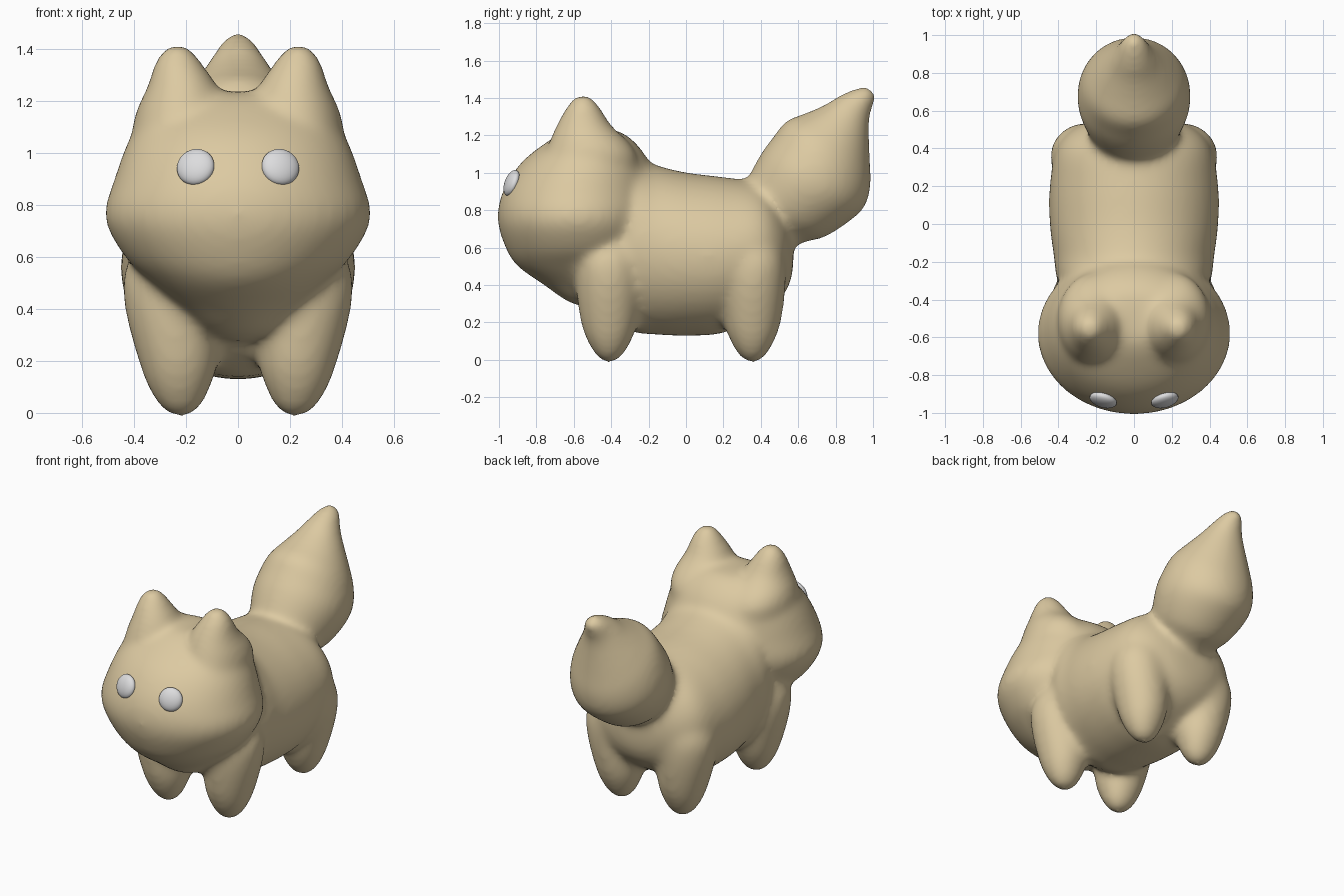
import bpy, bmesh, math
from mathutils import Matrix, Vector

cube = bpy.data.objects.get("Cube")
if cube:
    bpy.data.objects.remove(cube, do_unlink=True)


def material(name, color):
    mat = bpy.data.materials.new(name)
    mat.use_nodes = True
    mat.diffuse_color = color
    bsdf = next(n for n in mat.node_tree.nodes if n.type == 'BSDF_PRINCIPLED')
    bsdf.inputs["Base Color"].default_value = color
    return mat


tan = material("tan fur", (0.72, 0.59, 0.36, 1))
grey = material("pale grey eye", (0.72, 0.72, 0.73, 1))


def add_object(name, bm, mat):
    mesh = bpy.data.meshes.new(name)
    bm.to_mesh(mesh)
    bm.free()
    mesh.materials.append(mat)
    mesh.shade_smooth()
    obj = bpy.data.objects.new(name, mesh)
    bpy.context.collection.objects.link(obj)
    return obj


def frame(origin, u, v, w):
    m = Matrix((u, v, w)).transposed().to_4x4()
    m.translation = Vector(origin)
    return m


def spline(a, b, c, d, t):
    return [0.5 * (2 * q + (r - p) * t + (2 * p - 5 * q + 4 * r - s) * t * t
                   + (3 * q - p - 3 * r + s) * t ** 3)
            for p, q, r, s in zip(a, b, c, d)]


def loft(name, rings, matrix=Matrix(), side=1, steps=5, n=40):
    """Skin elliptical rings (height, centre u, centre v, radius u, radius v)."""
    padded = [rings[0]] + rings + [rings[-1]]
    dense = [spline(*padded[i:i + 4], k / steps)
             for i in range(len(rings) - 1) for k in range(steps)] + [rings[-1]]
    bm = bmesh.new()
    loops = []
    for h, cu, cv, ru, rv in dense:
        ru, rv = max(ru, 0.004), max(rv, 0.004)
        loop = []
        for j in range(n):
            a = math.tau * j / n
            p = matrix @ Vector((cu + ru * math.cos(a), cv + rv * math.sin(a), h))
            p.x *= side
            loop.append(bm.verts.new(p))
        loops.append(loop)
    for lo, hi in zip(loops, loops[1:]):
        for j in range(n):
            k = (j + 1) % n
            bm.faces.new((lo[j], lo[k], hi[k], hi[j]))
    bm.faces.new(loops[0])
    bm.faces.new(loops[-1])
    bmesh.ops.recalc_face_normals(bm, faces=bm.faces)
    return add_object(name, bm, tan)


parts = []

# Torso, running from the chest and raised nape to the full rump
parts.append(loft("torso", [
    (-0.57, 0, 0.64, 0, 0), (-0.48, 0, 0.65, 0.31, 0.34), (-0.3, 0, 0.632, 0.405, 0.475),
    (-0.17, 0, 0.59, 0.425, 0.455), (0, 0, 0.565, 0.447, 0.437),
    (0.2, 0, 0.56, 0.447, 0.417), (0.4, 0, 0.59, 0.41, 0.35),
    (0.51, 0, 0.58, 0.31, 0.25), (0.565, 0, 0.57, 0.15, 0.13), (0.575, 0, 0.57, 0, 0)],
    frame((0, 0, 0), (1, 0, 0), (0, 0, 1), (0, 1, 0))))

# Head, wide at the cheeks and tapering to the chin
parts.append(loft("head", [
    (0.27, 0, -0.5, 0, 0), (0.31, 0, -0.51, 0.12, 0.12), (0.4, 0, -0.53, 0.22, 0.23),
    (0.5, 0, -0.57, 0.33, 0.33), (0.6, 0, -0.575, 0.435, 0.39),
    (0.75, 0, -0.58, 0.512, 0.428), (0.9, 0, -0.57, 0.475, 0.41),
    (1.05, 0, -0.54, 0.42, 0.345), (1.16, 0, -0.51, 0.35, 0.24),
    (1.225, 0, -0.5, 0.22, 0.13), (1.235, 0, -0.51, 0, 0)]))

# Ears and legs, in mirrored pairs
for side, label in ((1, "left"), (-1, "right")):
    parts.append(loft(label + "_ear", [
        (0.85, 0.16, -0.52, 0.16, 0.2), (1.05, 0.21, -0.51, 0.19, 0.25),
        (1.15, 0.215, -0.515, 0.18, 0.22), (1.25, 0.213, -0.545, 0.138, 0.15),
        (1.35, 0.23, -0.55, 0.088, 0.09), (1.405, 0.232, -0.55, 0.045, 0.045),
        (1.42, 0.232, -0.55, 0, 0)], side=side))
    for leg, y in (("front", -0.41), ("hind", 0.355)):
        parts.append(loft(f"{label}_{leg}_leg", [
            (-0.02, 0.22, y, 0, 0), (0.005, 0.22, y, 0.06, 0.055),
            (0.08, 0.225, y, 0.112, 0.108), (0.2, 0.23, y, 0.153, 0.153),
            (0.4, 0.25, y, 0.185, 0.178), (0.55, 0.255, y, 0.18, 0.17),
            (0.7, 0.22, y * 0.95, 0.13, 0.13), (0.8, 0.2, y * 0.9, 0, 0)], side=side))

# Bushy teardrop tail, leaning backwards
axis = Vector((0, 0.607, 0.794))
parts.append(loft("tail", [
    (-0.2, 0, -0.02, 0.1, 0.14), (0, 0, 0.005, 0.19, 0.205), (0.1, 0, 0.03, 0.25, 0.258),
    (0.25, 0, 0.045, 0.297, 0.298), (0.36, 0, 0.053, 0.297, 0.308),
    (0.47, 0, 0.033, 0.267, 0.285), (0.57, 0, 0.022, 0.212, 0.215),
    (0.67, 0, 0.008, 0.15, 0.147), (0.76, 0, -0.008, 0.1, 0.097),
    (0.86, 0, 0.005, 0.053, 0.05), (0.89, 0, 0.012, 0, 0)],
    frame((0, 0.45, 0.75), (1, 0, 0), (0, 0.794, -0.607), axis)))

# Fuse the parts into one soft skin
bpy.ops.object.select_all(action='DESELECT')
for part in parts:
    part.select_set(True)
bpy.context.view_layer.objects.active = parts[0]
bpy.ops.object.join()
body = bpy.context.view_layer.objects.active
body.name = "animal_body"
fuse = body.modifiers.new("fuse", 'REMESH')
fuse.mode = 'VOXEL'
fuse.voxel_size = 0.018
fuse.use_smooth_shade = True
soften = body.modifiers.new("soften", 'SMOOTH')
soften.factor = 0.5
soften.iterations = 26

# Flattened button eyes, turned to follow the face
for side, label in ((1, "left"), (-1, "right")):
    bm = bmesh.new()
    bmesh.ops.create_uvsphere(bm, u_segments=32, v_segments=16, radius=1)
    bmesh.ops.scale(bm, vec=(0.074, 0.073, 0.034), verts=bm.verts)
    eye = add_object(label + "_eye", bm, grey)
    eye.location = (side * 0.163, -0.932, 0.945)
    eye.rotation_euler = Vector((side * 0.25, -0.9, 0.34)).to_track_quat('Z', 'Y').to_euler()
